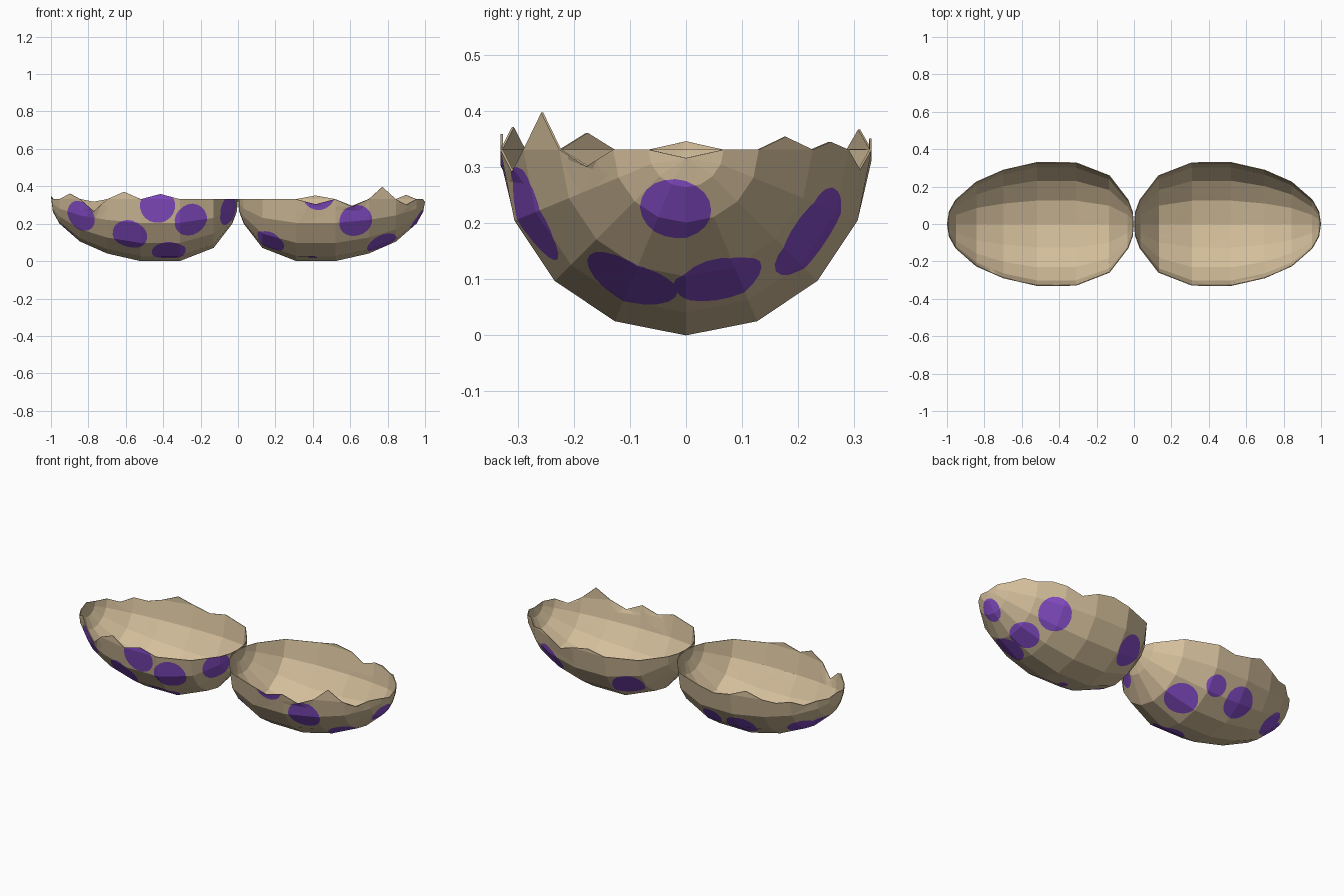
import bpy, bmesh
from math import sin, cos, radians, pi
from mathutils import Vector

cube = bpy.data.objects.get("Cube")
if cube:
    bpy.data.objects.remove(cube)


def material(name, rgb):
    m = bpy.data.materials.new(name)
    m.use_nodes = True
    m.diffuse_color = (*rgb, 1)
    m.node_tree.nodes["Principled BSDF"].inputs["Base Color"].default_value = (*rgb, 1)
    return m


PURPLE = material("purple_spots", (0.24, 0.075, 0.58))
TAN = material("tan_shell", (0.66, 0.52, 0.33))

RIM = 0.331          # height of the rim and of the egg's long axis
STEPS = 8            # facets across half a turn
# Egg profile from blunt end to tip: (distance along axis, radius)
PROFILE = [(0, 0), (.006, .065), (.03, .13), (.13, .26), (.31, .33), (.52, .331),
           (.70, .29), (.845, .226), (.955, .13), (.99, .067), (1, 0)]
# Broken rim: height of each tooth by profile segment; the halves fit together
FRONT_TEETH = {4: -.028, 5: -.04, 6: .066, 7: -.03}
BACK_TEETH = {4: .02, 5: -.036, 6: .014, 7: .023}
TIP_TOOTH = -.015

# Spots: (distance along axis, angle from straight down, radius)
LEFT_SPOTS = [(.73, 56, .09), (.22, 50, .09), (.17, -33, .08), (.43, -96, .09),
              (.63, -67, .09), (.77, -23, .085), (.965, -10, .063), (.8, 14, .08),
              (.4, -18, .025)]
RIGHT_SPOTS = [(.845, -65, .085), (.58, -52, .093), (.43, -84, .093), (.25, -68, .09),
               (.37, -30, .09), (.045, -65, .08), (.35, 52, .06), (.53, 45, .09),
               (.84, 31, .075), (.905, 10, .065), (.22, 24, .09)]


def ring_point(side, x, r, angle):
    return Vector((side * x, r * sin(angle), RIM - r * cos(angle)))


def add_spot(bm, side, x, degrees, radius):
    """Cut a round outline into the facets and colour what lies inside it."""
    angle = radians(degrees)
    for (x0, r0), (x1, r1) in zip(PROFILE, PROFILE[1:]):
        if x0 <= x <= x1:
            break
    r = r0 + (r1 - r0) * (x - x0) / (x1 - x0)
    centre = ring_point(side, x, r, angle)
    out = Vector((0, sin(angle), -cos(angle)))
    normal = (out * (x1 - x0) + Vector((side, 0, 0)) * (r0 - r1)).normalized()
    across = Vector((0, cos(angle), sin(angle)))
    along = normal.cross(across)
    bm.normal_update()
    inside = [f for f in bm.faces if f.normal.dot(normal) > .2]
    sides = 20
    for k in range(sides):
        a = 2 * pi * k / sides
        direction = across * cos(a) + along * sin(a)
        edge = centre + direction * radius
        geom = set(inside)
        for f in inside:
            geom.update(f.edges)
            geom.update(f.verts)
        cut = bmesh.ops.bisect_plane(bm, geom=list(geom), dist=1e-5,
                                     plane_co=edge, plane_no=direction)
        faces = {g for g in cut["geom"] if isinstance(g, bmesh.types.BMFace)}
        faces.update(f for f in inside if f.is_valid)
        inside = [f for f in faces
                  if (f.calc_center_median() - edge).dot(direction) < 0]
        if not inside:
            return
    for f in inside:
        f.material_index = 0


def half_shell(name, side, spots):
    bm = bmesh.new()
    # Rings of vertices, with a single vertex at each end
    rings = []
    for x, r in PROFILE:
        if r == 0:
            v = bm.verts.new((side * x, 0, RIM + (side * TIP_TOOTH if x else 0)))
            rings.append([v] * (STEPS + 1))
        else:
            rings.append([bm.verts.new(ring_point(side, x, r, pi * (j / STEPS - .5)))
                          for j in range(STEPS + 1)])
    # Facets, with teeth and notches along the rim
    for i, (a, b) in enumerate(zip(rings, rings[1:])):
        for j in range(STEPS):
            loop = [a[j], b[j], b[j + 1], a[j + 1]]
            teeth = {0: FRONT_TEETH, STEPS - 1: BACK_TEETH}.get(j, {})
            height = side * teeth.get(i, 0)
            if height:
                k = 0 if j == 0 else 2
                p, q = loop[k], loop[k + 1]
                mid = bm.verts.new((p.co + q.co) / 2 + Vector((0, 0, height)))
                if height > 0:
                    bm.faces.new((p, q, mid))
                else:
                    loop.insert(k + 1, mid)
            bm.faces.new(list(dict.fromkeys(loop)))
    # Turn every facet outward
    bm.normal_update()
    middle = Vector((side * .5, 0, RIM))
    for f in bm.faces:
        f.material_index = 1
        if f.normal.dot(f.calc_center_median() - middle) < 0:
            f.normal_flip()
    for spot in spots:
        add_spot(bm, side, *spot)
    mesh = bpy.data.meshes.new(name)
    bm.to_mesh(mesh)
    bm.free()
    mesh.materials.append(PURPLE)
    mesh.materials.append(TAN)
    obj = bpy.data.objects.new(name, mesh)
    bpy.context.collection.objects.link(obj)
    # Thin wall whose inside and rim are plain shell colour
    wall = obj.modifiers.new("wall", "SOLIDIFY")
    wall.thickness = .004
    wall.offset = -1
    wall.material_offset = 1
    wall.material_offset_rim = 1


half_shell("left_half_shell", 1, LEFT_SPOTS)
half_shell("right_half_shell", -1, RIGHT_SPOTS)
